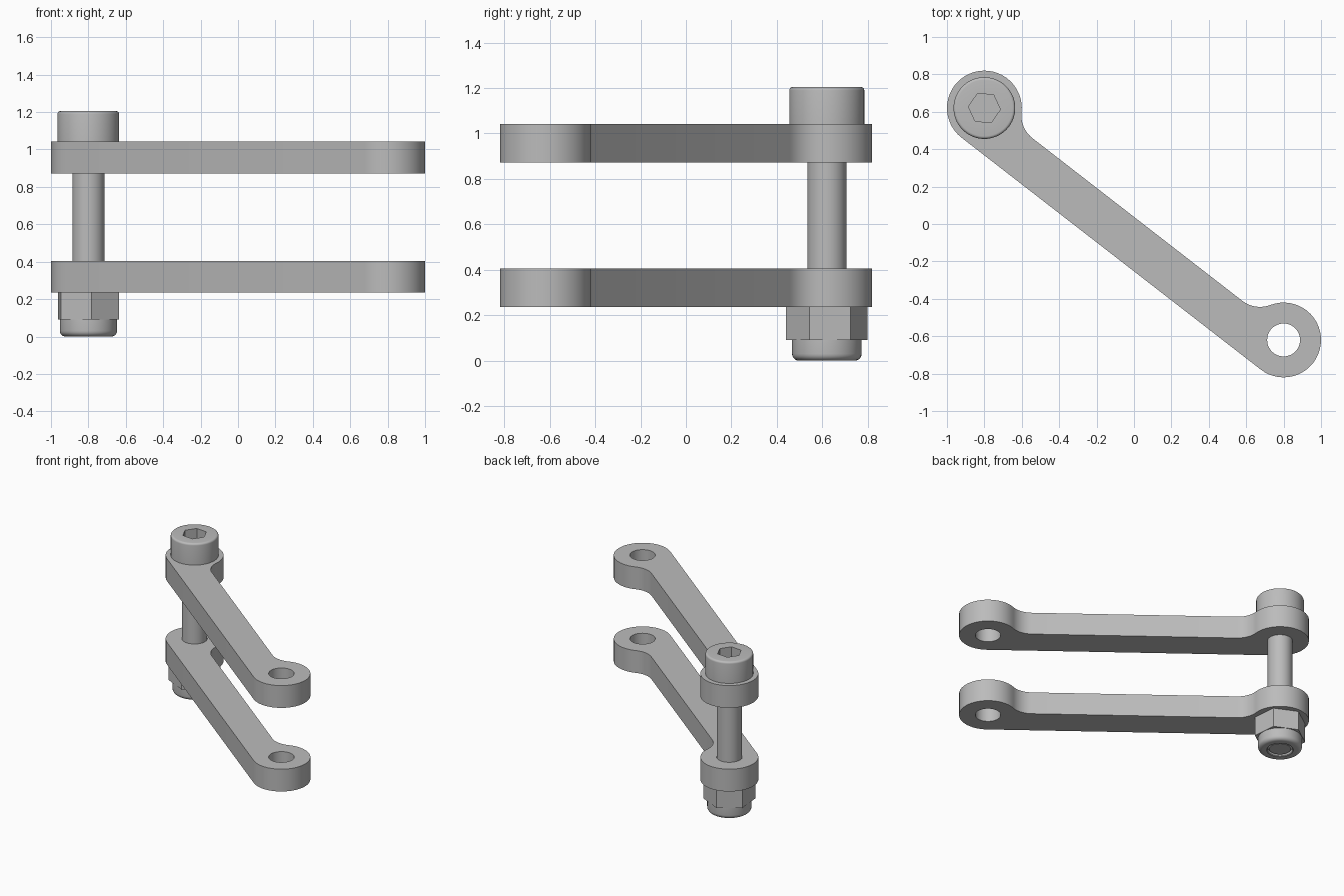
import bpy, bmesh, math
from math import sin, cos, pi, radians
from mathutils import Vector

if "Cube" in bpy.data.objects:
    bpy.data.objects.remove(bpy.data.objects["Cube"])

steel = bpy.data.materials.new("grey steel")
GREY = (0.5, 0.5, 0.5, 1)
steel.diffuse_color = GREY
steel.use_nodes = True
steel.node_tree.nodes["Principled BSDF"].inputs["Base Color"].default_value = GREY

PIVOT = Vector((-0.8, 0.62))           # bolt end of each link
EYE_R, HOLE_R, SHANK_R = 0.2, 0.088, 0.086
SEGS = 72


def add_object(name, mesh, location):
    obj = bpy.data.objects.new(name, mesh)
    obj.location = location
    bpy.context.collection.objects.link(obj)
    bpy.ops.object.select_all(action='DESELECT')
    obj.select_set(True)
    bpy.context.view_layer.objects.active = obj
    bpy.ops.object.shade_smooth_by_angle(angle=radians(30))
    return obj


def arc(cx, cy, r, start, end, n):
    """Points along an arc, angles in radians."""
    return [Vector((cx + r * cos(start + (end - start) * i / n),
                    cy + r * sin(start + (end - start) * i / n))) for i in range(n + 1)]


def link_mesh(thickness):
    """Bar with two round eyes, one straight side and one waisted side."""
    half = PIVOT.length
    edge, fillet = 0.03, 0.155
    rise = edge + fillet
    run = math.sqrt((EYE_R + fillet) ** 2 - rise ** 2)
    lean = math.atan2(rise, run)
    # Right half in bar coordinates, then mirrored to the left half
    right = arc(half, 0, EYE_R, -pi / 2, pi - lean, 32)
    right += arc(half - run, rise, fillet, -lean, -pi / 2, 10)[1:]
    outline = right + [Vector((-p.x, p.y)) for p in reversed(right)]
    loops = [outline] + [arc(s * half, 0, HOLE_R, 0, 2 * pi, 48)[:-1] for s in (-1, 1)]

    curve = bpy.data.curves.new("link_profile", 'CURVE')
    curve.dimensions = '2D'
    curve.fill_mode = 'BOTH'
    curve.extrude = thickness / 2
    turn = math.atan2(-PIVOT.y, -PIVOT.x)
    for loop in loops:
        spline = curve.splines.new('POLY')
        spline.points.add(len(loop) - 1)
        spline.use_cyclic_u = True
        for point, p in zip(spline.points, loop):
            point.co = (p.x * cos(turn) - p.y * sin(turn),
                        p.x * sin(turn) + p.y * cos(turn), 0, 1)
    helper = bpy.data.objects.new("link_profile", curve)
    bpy.context.collection.objects.link(helper)
    bpy.context.view_layer.update()
    mesh = bpy.data.meshes.new_from_object(
        helper.evaluated_get(bpy.context.evaluated_depsgraph_get()))
    bpy.data.objects.remove(helper)

    # Weld caps to walls
    bm = bmesh.new()
    bm.from_mesh(mesh)
    bmesh.ops.remove_doubles(bm, verts=bm.verts, dist=0.0001)
    bmesh.ops.recalc_face_normals(bm, faces=bm.faces)
    bm.to_mesh(mesh)
    bm.free()
    mesh.materials.clear()
    mesh.materials.append(steel)
    return mesh


def turned(name, rings, hex_phase, closed=False):
    """Stack of rings (radius, z, is_hex) around the bolt axis."""
    bm = bmesh.new()
    loops = []
    for radius, z, is_hex in rings:
        loop = []
        for i in range(SEGS):
            a = 2 * pi * i / SEGS
            r = radius
            if is_hex:
                r *= cos(pi / 6) / cos((a - hex_phase) % (pi / 3) - pi / 6)
            loop.append(bm.verts.new((r * cos(a), r * sin(a), z)))
        loops.append(loop)
    pairs = list(zip(loops, loops[1:]))
    if closed:
        pairs.append((loops[-1], loops[0]))
    else:
        bm.faces.new(loops[0])
        bm.faces.new(loops[-1])
    for low, high in pairs:
        for i in range(SEGS):
            j = (i + 1) % SEGS
            bm.faces.new((low[i], low[j], high[j], high[i]))
    bmesh.ops.recalc_face_normals(bm, faces=bm.faces)
    mesh = bpy.data.meshes.new(name)
    bm.to_mesh(mesh)
    bm.free()
    mesh.materials.append(steel)
    return add_object(name, mesh, (PIVOT.x, PIVOT.y, 0))


def rounded(r, z, size, start, end):
    """Quarter-round edge as plain rings."""
    return [(p.x, p.y, False) for p in arc(r, z, size, start, end, 5)]


# Two identical links
plate = link_mesh(0.17)
add_object("lower_link", plate, (0, 0, 0.32))
add_object("upper_link", plate, (0, 0, 0.957))

# Cap screw: shank, round head, hexagon socket
HEAD_R, HEAD_TOP = 0.165, 1.205
turned("socket_head_bolt",
       [(SHANK_R - 0.012, 0.008, False), (SHANK_R, 0.02, False),
        (SHANK_R, 1.042, False), (HEAD_R, 1.042, False)]
       + rounded(HEAD_R - 0.015, HEAD_TOP - 0.015, 0.015, 0, pi / 2)
       + [(0.086, HEAD_TOP, True), (0.086, HEAD_TOP - 0.08, True)],
       radians(-5))

# Lock nut: hexagon body with a round collar below
COLLAR_R, ROUND = 0.153, 0.03
turned("lock_nut",
       [(HOLE_R, 0.235, False), (0.18, 0.235, True), (0.18, 0.09, True), (COLLAR_R, 0.09, False)]
       + rounded(COLLAR_R - ROUND, ROUND, ROUND, 0, -pi / 2)
       + [(HOLE_R + 0.005, 0, False), (HOLE_R, 0.005, False)],
       radians(35), closed=True)
